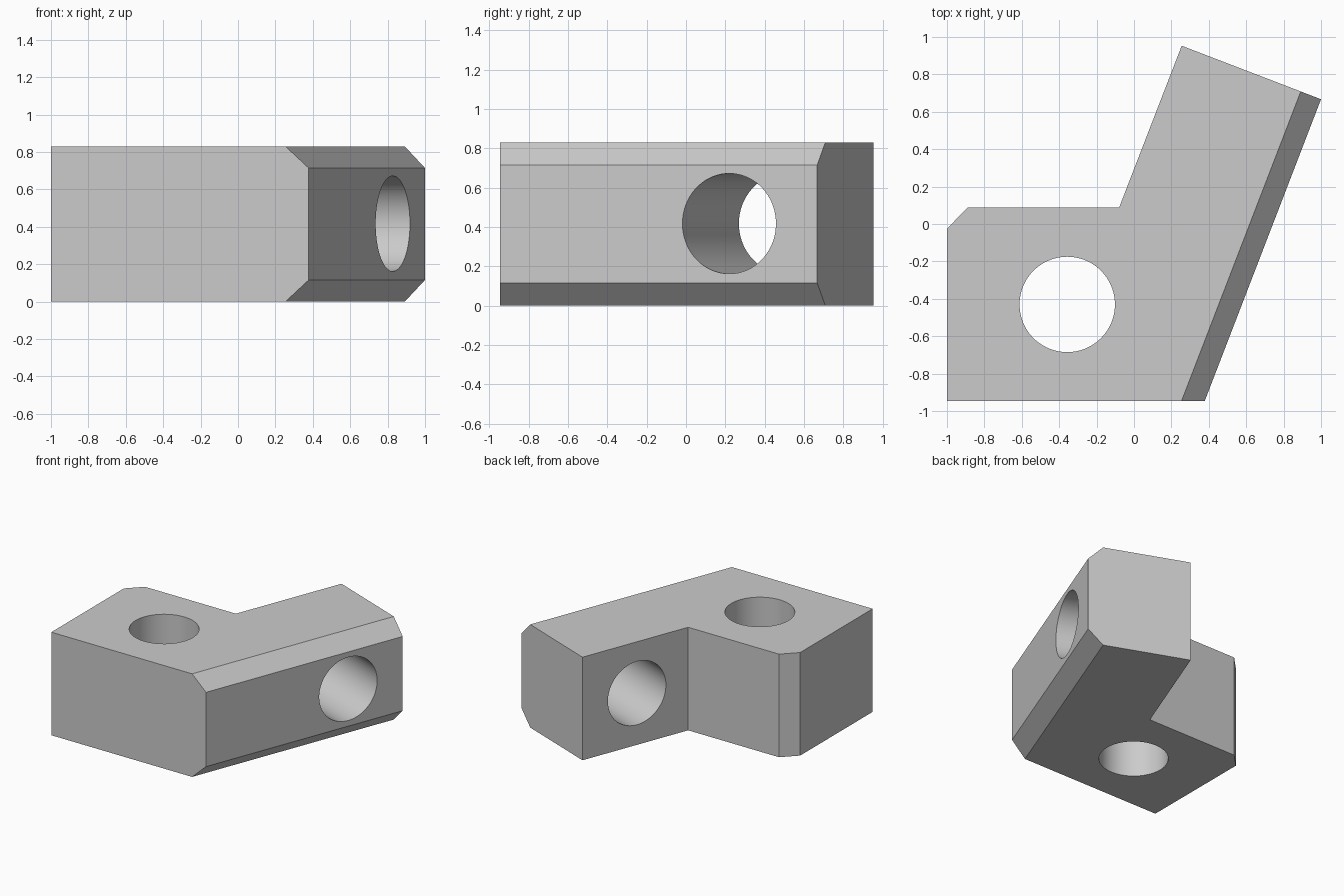
import bpy, bmesh, math
from mathutils import Vector

if "Cube" in bpy.data.objects:
    bpy.data.objects.remove(bpy.data.objects["Cube"])

H = 0.83          # block height
R = 0.255         # hole radius
CHAMFER = 0.116

grey = bpy.data.materials.new("plain grey")
grey.diffuse_color = (0.6, 0.6, 0.6, 1)
grey.use_nodes = True
grey.node_tree.nodes["Principled BSDF"].inputs["Base Color"].default_value = grey.diffuse_color

# Angled block: plan profile extruded upward
profile = [(-1, -0.947), (0.378, -0.947), (1, 0.667), (0.255, 0.953),
           (-0.08, 0.087), (-0.89, 0.087), (-1, -0.025)]
bm = bmesh.new()
base = bm.faces.new([bm.verts.new((x, y, 0)) for x, y in profile])
ext = bmesh.ops.extrude_face_region(bm, geom=[base])
bmesh.ops.translate(bm, vec=(0, 0, H),
                    verts=[g for g in ext["geom"] if isinstance(g, bmesh.types.BMVert)])
bmesh.ops.recalc_face_normals(bm, faces=bm.faces[:])

# Chamfer the top and bottom edges of the slanted side
side = max(bm.faces, key=lambda f: f.normal.x)
long_edges = [e for e in side.edges
              if abs(e.verts[0].co.z - e.verts[1].co.z) < 1e-4]
bmesh.ops.bevel(bm, geom=long_edges, offset=CHAMFER, segments=1,
                affect='EDGES', profile=0.5)
bmesh.ops.recalc_face_normals(bm, faces=bm.faces[:])
mesh = bpy.data.meshes.new("angled_block")
bm.to_mesh(mesh)
bm.free()
mesh.materials.append(grey)
block = bpy.data.objects.new("angled_block", mesh)
bpy.context.collection.objects.link(block)


def drill(centre, axis):
    """Cut a round through hole along an axis."""
    bpy.ops.mesh.primitive_cylinder_add(
        vertices=96, radius=R, depth=2, location=centre,
        rotation=Vector(axis).to_track_quat('Z', 'Y').to_euler())
    cutter = bpy.context.object
    cutter.name = "hole_cutter"
    cutter.hide_render = True
    cutter.data.materials.append(grey)
    mod = block.modifiers.new("hole", 'BOOLEAN')
    mod.operation, mod.solver, mod.object = 'DIFFERENCE', 'EXACT', cutter
    bpy.ops.object.select_all(action='DESELECT')
    bpy.context.view_layer.objects.active = block
    block.select_set(True)
    bpy.ops.object.modifier_apply(modifier=mod.name)
    bpy.data.objects.remove(cutter)


# Vertical hole and the hole square to the slanted side
slope = Vector((1 - 0.378, 0.667 + 0.947, 0)).normalized()
drill((-0.357, -0.43, H / 2), (0, 0, 1))
drill((0.456, 0.363, 0.417), (slope.y, -slope.x, 0))

# Smooth hole walls, crisp edges
bpy.ops.object.shade_smooth_by_angle(angle=math.radians(20))
